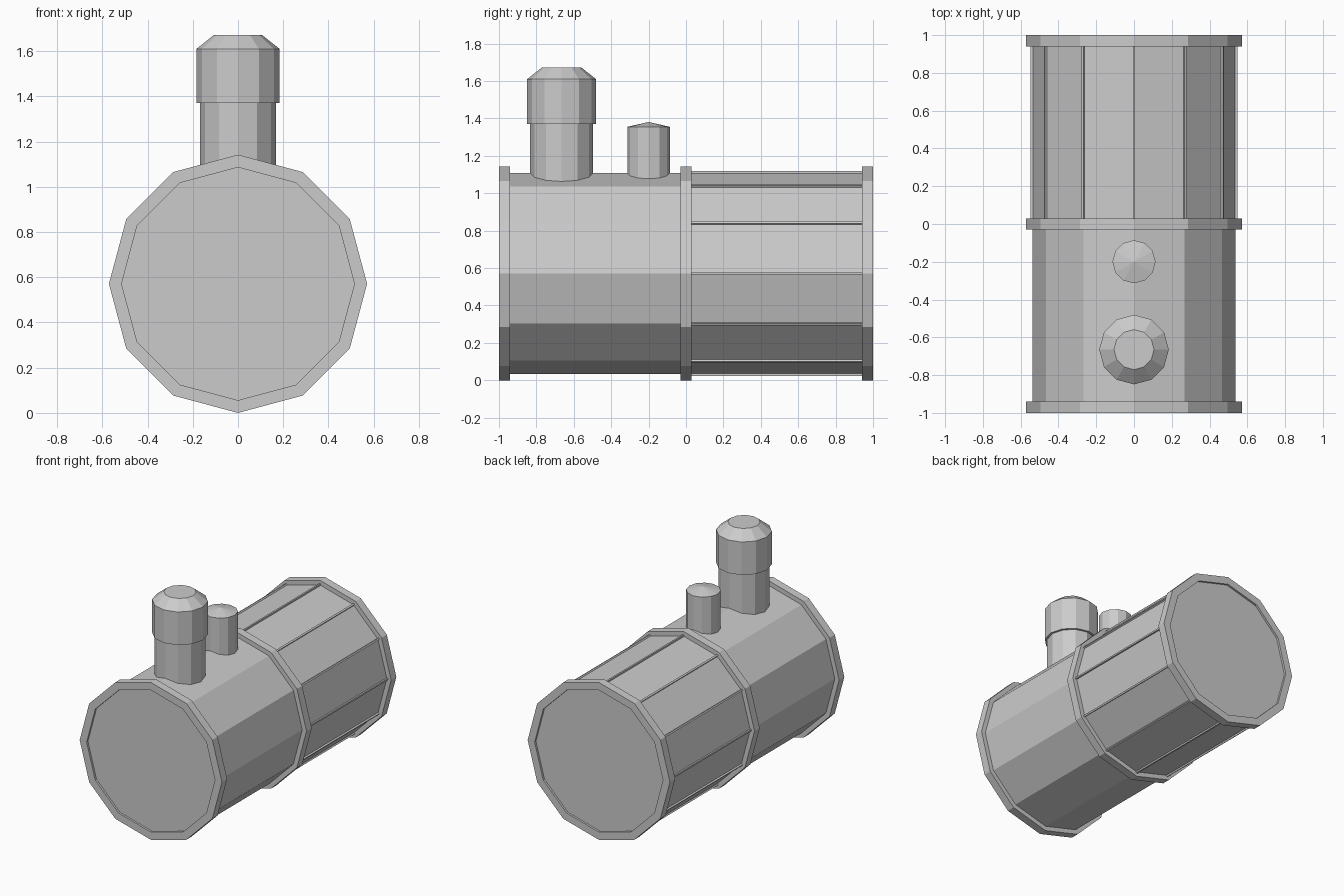
import bpy, bmesh, math
from mathutils import Matrix

if "Cube" in bpy.data.objects:
    bpy.data.objects.remove(bpy.data.objects["Cube"])

SIDES = 12
AXIS_Z = 0.571


def lathe(name, profile, matrix):
    """Revolve (radius, height) points into a 12-sided solid; radius 0 makes a pole."""
    bm = bmesh.new()
    rings = []
    for r, h in profile:
        if r == 0:
            rings.append([bm.verts.new((0, 0, h))])
        else:
            rings.append([bm.verts.new((r * math.cos(a), r * math.sin(a), h))
                          for a in (2 * math.pi * i / SIDES for i in range(SIDES))])
    for lo, hi in zip(rings, rings[1:]):
        for i in range(SIDES):
            j = (i + 1) % SIDES
            quad = [lo[i % len(lo)], lo[j % len(lo)], hi[j % len(hi)], hi[i % len(hi)]]
            bm.faces.new(list(dict.fromkeys(quad)))
    for ring in (rings[0], rings[-1]):
        if len(ring) > 1:
            bm.faces.new(ring)
    bm.transform(matrix)
    finish(name, bm)


def finish(name, bm):
    bmesh.ops.recalc_face_normals(bm, faces=bm.faces)
    mesh = bpy.data.meshes.new(name)
    bm.to_mesh(mesh)
    bm.free()
    bpy.context.collection.objects.link(bpy.data.objects.new(name, mesh))


# Tank shell with three hoops and recessed end plates, lying along y
hoop, shell, plate, recess = 0.571, 0.537, 0.515, 0.015
tank = [(plate, -1 + recess), (plate, -1), (hoop, -1), (hoop, -0.94),
        (shell, -0.94), (shell, -0.03), (hoop, -0.03)]
tank += [(r, -h) for r, h in reversed(tank)]
lathe("tank_body", tank,
      Matrix.Translation((0, 0, AXIS_Z)) @ Matrix.Rotation(-math.pi / 2, 4, 'X'))

# Thin ribs along the corners of the rear half
bm = bmesh.new()
for i in range(SIDES):
    place = (Matrix.Translation((0, 0.485, AXIS_Z))
             @ Matrix.Rotation(2 * math.pi * i / SIDES, 4, 'Y')
             @ Matrix.Translation((0, 0, 0.535))
             @ Matrix.Diagonal((0.012, 0.91, 0.024, 1)))
    bmesh.ops.create_cube(bm, size=1, matrix=place)
finish("rear_ribs", bm)

# Large capped stack
lathe("large_stack", [(0.168, 1.03), (0.168, 1.37), (0.184, 1.37),
                      (0.184, 1.61), (0.106, 1.672)],
      Matrix.Translation((0, -0.665, 0)))

# Small stack with a pointed lid
lathe("small_stack", [(0.114, 1.05), (0.114, 1.355), (0, 1.381)],
      Matrix.Translation((0, -0.2, 0)))
